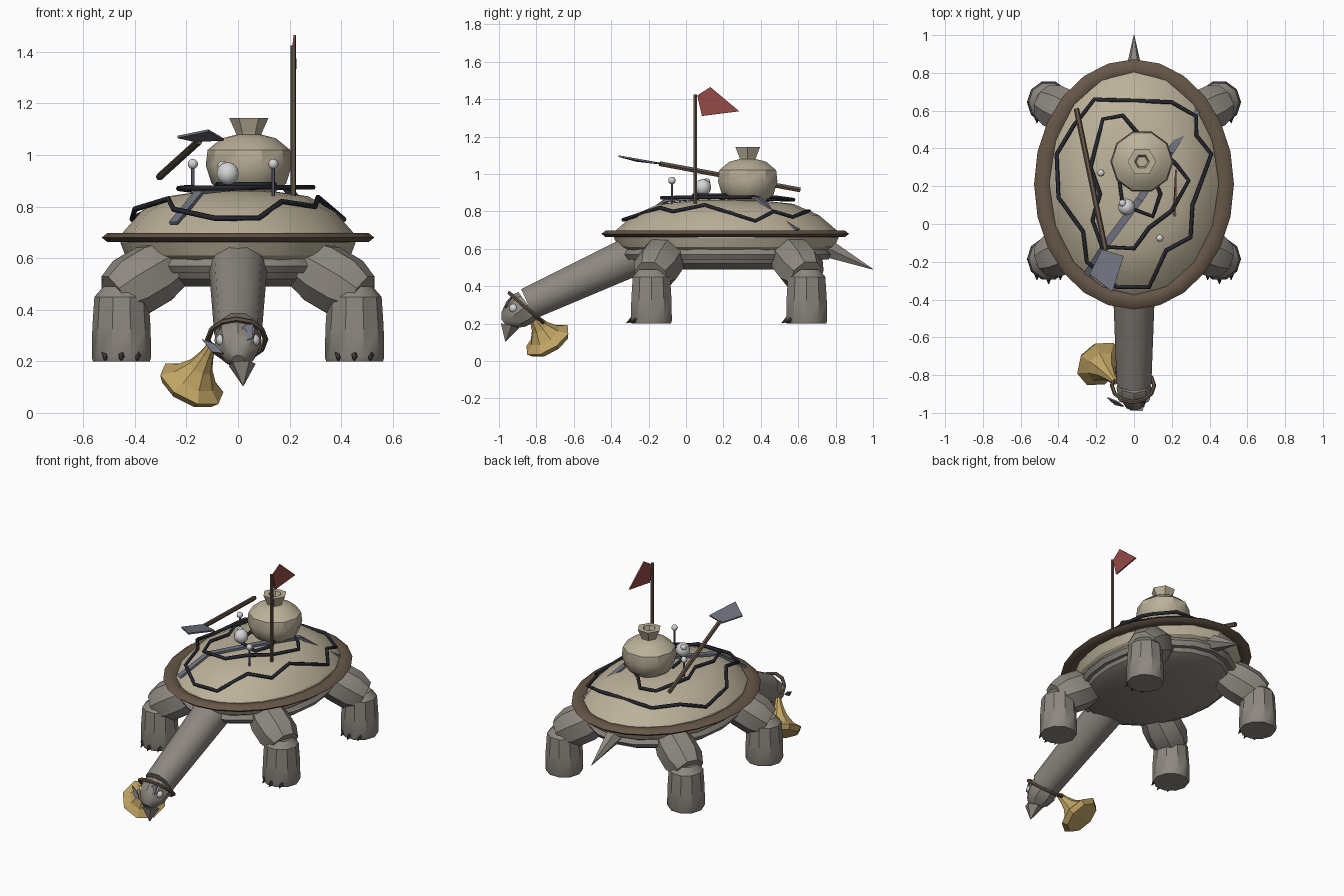
import bpy, bmesh, math
from mathutils import Vector, Matrix

if "Cube" in bpy.data.objects:
    bpy.data.objects.remove(bpy.data.objects["Cube"])

def material(name, rgb):
    m = bpy.data.materials.new(name)
    m.diffuse_color = (*rgb, 1)
    m.use_nodes = True
    m.node_tree.nodes["Principled BSDF"].inputs["Base Color"].default_value = m.diffuse_color
    return m

BEIGE = material("sand_beige", (0.50, 0.44, 0.32))
GREY = material("skin_grey", (0.27, 0.245, 0.215))
BROWN = material("wood_brown", (0.135, 0.095, 0.065))
GOLD = material("horn_gold", (0.54, 0.38, 0.13))
BLACK = material("rope_black", (0.018, 0.02, 0.027))
RED = material("flag_red", (0.30, 0.07, 0.065))
STEEL = material("steel_blue_grey", (0.16, 0.17, 0.215))
WHITE = material("bone_white", (0.66, 0.66, 0.67))
CLAW = material("claw_dark", (0.04, 0.037, 0.035))

def finish(bm, name, mat, smooth=None):
    bmesh.ops.recalc_face_normals(bm, faces=bm.faces)
    me = bpy.data.meshes.new(name)
    bm.to_mesh(me)
    bm.free()
    ob = bpy.data.objects.new(name, me)
    bpy.context.collection.objects.link(ob)
    me.materials.append(mat)
    if smooth:
        bpy.ops.object.select_all(action='DESELECT')
        bpy.context.view_layer.objects.active = ob
        ob.select_set(True)
        bpy.ops.object.shade_smooth_by_angle(angle=math.radians(smooth))
    return ob

def lathe(name, mat, profile, sides, origin=(0, 0, 0), axis=(0, 0, 1),
          scale=(1, 1), smooth=None, phase=0.0):
    """Rings of (radius, height) stacked along an axis, closed at both ends."""
    bm = bmesh.new()
    rings = []
    for r, h in profile:
        if r == 0:
            rings.append([bm.verts.new((0, 0, h))])
            continue
        rings.append([bm.verts.new((r * scale[0] * math.cos(a), r * scale[1] * math.sin(a), h))
                      for a in (math.tau * (i + phase) / sides for i in range(sides))])
    for a, b in zip(rings, rings[1:]):
        for i in range(sides):
            j = (i + 1) % sides
            quad = [a[i % len(a)], a[j % len(a)], b[j % len(b)], b[i % len(b)]]
            bm.faces.new(list(dict.fromkeys(quad)))
    for ring in (rings[0], rings[-1]):
        if len(ring) > 1:
            bm.faces.new(ring)
    q = Vector(axis).to_track_quat('Z', 'Y').to_matrix().to_4x4()
    bmesh.ops.transform(bm, matrix=Matrix.Translation(origin) @ q, verts=bm.verts)
    return finish(bm, name, mat, smooth)

def rod(name, mat, a, b, r1, r2=None, sides=6, smooth=None):
    a, b = Vector(a), Vector(b)
    r2 = r1 if r2 is None else r2
    return lathe(name, mat, [(r1, 0), (r2, (b - a).length)], sides, a, b - a, smooth=smooth)

def ring(name, mat, centre, rx, ry, width, height, sides, section=6, axis=(0, 0, 1)):
    """Elliptical hoop with an elliptical cross-section."""
    bm = bmesh.new()
    loops = []
    for i in range(sides):
        a = math.tau * i / sides
        loops.append([bm.verts.new(((rx + width * math.cos(b)) * math.cos(a),
                                    (ry + width * math.cos(b)) * math.sin(a),
                                    height * math.sin(b)))
                      for b in (math.tau * k / section for k in range(section))])
    for i in range(sides):
        p, q = loops[i], loops[(i + 1) % sides]
        for k in range(section):
            m = (k + 1) % section
            bm.faces.new((p[k], p[m], q[m], q[k]))
    rot = Vector(axis).to_track_quat('Z', 'Y').to_matrix().to_4x4()
    bmesh.ops.transform(bm, matrix=Matrix.Translation(centre) @ rot, verts=bm.verts)
    return finish(bm, name, mat, 40)

def rope(name, points, radius=0.011):
    cu = bpy.data.curves.new(name, 'CURVE')
    cu.dimensions = '3D'
    cu.bevel_depth = radius
    cu.bevel_resolution = 1
    sp = cu.splines.new('POLY')
    sp.points.add(len(points) - 1)
    for p, co in zip(sp.points, points):
        p.co = (*co, 1)
    sp.use_cyclic_u = True
    cu.materials.append(BLACK)
    ob = bpy.data.objects.new(name, cu)
    bpy.context.collection.objects.link(ob)

def plate(name, mat, points, thick, direction):
    bm = bmesh.new()
    d = Vector(direction).normalized() * thick / 2
    top = [bm.verts.new(Vector(p) + d) for p in points]
    low = [bm.verts.new(Vector(p) - d) for p in points]
    bm.faces.new(top)
    bm.faces.new(low[::-1])
    for i in range(len(top)):
        j = (i + 1) % len(top)
        bm.faces.new((top[i], low[i], low[j], top[j]))
    return finish(bm, name, mat)

def ball(name, mat, centre, r, seg=10):
    bm = bmesh.new()
    bmesh.ops.create_uvsphere(bm, u_segments=seg, v_segments=6, radius=r)
    bmesh.ops.translate(bm, vec=centre, verts=bm.verts)
    return finish(bm, name, mat, 50)

# Shell, rims and belly
MID = (0, 0.215, 0)
lathe("shell", BEIGE, [(0.86, 0.585), (0.93, 0.61), (0.97, 0.66), (0.95, 0.70), (0.80, 0.78),
                       (0.58, 0.84), (0.28, 0.86), (0, 0.865)], 16, MID, scale=(0.47, 0.62), smooth=25)
ring("shell_band", BROWN, (0, 0.21, 0.68), 0.482, 0.615, 0.047, 0.021, 24)
ring("body_rim", GREY, (0, 0.215, 0.57), 0.40, 0.53, 0.035, 0.032, 20)
lathe("belly", GREY, [(0.80, 0.49), (0.94, 0.52), (1.0, 0.57), (0.95, 0.60)], 20, MID,
      scale=(0.41, 0.535), smooth=30)

# Legs with claws, mirrored left and right
for side, sx in (("left", -1), ("right", 1)):
    for end, fy, hy in (("front", -0.185, -0.10), ("rear", 0.645, 0.54)):
        lathe(f"{side}_{end}_foot", GREY, [(0.110, 0.2), (0.115, 0.215), (0.113, 0.33), (0.105, 0.45), (0.07, 0.49)],
              10, (sx * 0.452, fy, 0), smooth=35)
        hip, knee = Vector((sx * 0.25, hy, 0.585)), Vector((sx * 0.47, fy, 0.455))
        n = (knee - hip).length
        lathe(f"{side}_{end}_thigh", GREY, [(0.10, 0), (0.125, n * 0.35), (0.125, n * 0.75), (0.095, n * 1.03)],
              8, hip, knee - hip, smooth=35, phase=0.5)
        for k in (-1, 0, 1):
            x, y = sx * 0.452 + k * 0.062, fy - 0.10 + abs(k) * 0.022
            rod(f"{side}_{end}_claw", CLAW, (x, y + 0.01, 0.23), (x, y - 0.033, 0.203), 0.021, 0.002, 5)

# Neck, head, beak and tail
rod("neck", GREY, (0, -0.24, 0.583), (0, -0.845, 0.305), 0.115, 0.092, 10, 40)
lathe("head", GREY, [(0.086, 0), (0.092, 0.03), (0.085, 0.08), (0.055, 0.135), (0.025, 0.16)],
      8, (0, -0.845, 0.30), (0, -0.80, -0.60), smooth=35)
rod("beak", GREY, (0.015, -0.945, 0.19), (0.02, -0.965, 0.105), 0.055, 0.002, 5)
rod("tail", GREY, (0, 0.74, 0.61), (0, 1.0, 0.49), 0.06, 0.002, 6)
for sx in (-1, 1):
    ball("eye", WHITE, (sx * 0.062, -0.922, 0.282), 0.024, 8)
plate("right_brow", STEEL, [(-0.02, -0.955, 0.255), (0.055, -0.965, 0.29), (0.06, -0.925, 0.36), (0.01, -0.94, 0.325)],
      0.008, (0.2, -1, 0.4))
plate("left_brow", STEEL, [(-0.055, -0.965, 0.23), (-0.10, -0.955, 0.235), (-0.14, -0.92, 0.285), (-0.09, -0.94, 0.265)],
      0.008, (-0.2, -1, 0.4))

# Strap round the head with the horn
ring("head_strap", BROWN, (-0.005, -0.855, 0.285), 0.112, 0.118, 0.011, 0.011, 12, 6, (0, 0.66, 0.75))
lathe("horn", GOLD, [(0.018, 0), (0.028, 0.05), (0.05, 0.11), (0.09, 0.165), (0.136, 0.195), (0.115, 0.225), (0, 0.235)],
      8, (-0.10, -0.835, 0.265), (-0.52, 0.62, -1), phase=0.5)

# Sack tied at the top
lathe("sack", BEIGE, [(0.10, 0.855), (0.145, 0.89), (0.167, 0.96), (0.160, 1.02), (0.105, 1.065), (0.045, 1.08)],
      10, (0.042, 0.33, 0), smooth=35)
lathe("sack_mouth", BEIGE, [(0.045, 1.07), (0.052, 1.09), (0.076, 1.143), (0.04, 1.143), (0.03, 1.115)],
      6, (0.042, 0.33, 0))

# Strap over the shell
path = [(-0.25, -0.27, 0.735), (-0.15, -0.11, 0.855), (0.03, 0.13, 0.875), (0.19, 0.38, 0.872), (0.33, 0.60, 0.70)]
for a, b in zip(path, path[1:]):
    a, b = Vector(a), Vector(b)
    across = Vector((0.83, -0.56, 0)) * 0.019
    plate("sack_strap", STEEL, [a - across, a + across, b + across, b - across], 0.014, (b - a).cross(across))

# Ropes lying on the shell
rope("outer_rope", [(-0.09, -0.335, 0.755), (0.08, -0.335, 0.755), (0.17, -0.14, 0.82), (0.30, -0.07, 0.80),
                    (0.31, 0.10, 0.835), (0.41, 0.37, 0.75), (0.33, 0.47, 0.80), (0.33, 0.57, 0.77),
                    (0.20, 0.645, 0.80), (-0.21, 0.66, 0.80), (-0.32, 0.52, 0.80), (-0.41, 0.37, 0.75),
                    (-0.40, 0.14, 0.79), (-0.27, -0.04, 0.83), (-0.25, -0.20, 0.79)])
rope("middle_rope", [(-0.17, -0.12, 0.872), (0.0, -0.13, 0.872), (0.08, -0.02, 0.875), (0.20, 0.07, 0.875),
                     (0.29, 0.23, 0.875), (0.22, 0.32, 0.875), (0.02, 0.48, 0.875), (-0.06, 0.575, 0.862),
                     (-0.165, 0.555, 0.862), (-0.23, 0.30, 0.87), (-0.18, 0.16, 0.875), (-0.22, 0.02, 0.872)])
rope("inner_rope", [(-0.06, 0.10, 0.885), (0.10, 0.04, 0.885), (0.14, 0.16, 0.885), (0.08, 0.30, 0.885), (-0.08, 0.25, 0.885)])

# Flag
rod("flag_pole", BROWN, (0.215, 0.05, 0.84), (0.215, 0.05, 1.425), 0.0105)
plate("flag", RED, [(0.215, 0.06, 1.42), (0.220, 0.13, 1.465), (0.222, 0.285, 1.335), (0.212, 0.085, 1.31)],
      0.009, (1, 0, 0))

# Shovel
rod("shovel_handle", BROWN, (-0.15, -0.14, 1.055), (-0.305, 0.61, 0.915), 0.0145)
plate("shovel_blade", STEEL, [(-0.17, -0.135, 1.055), (-0.055, -0.17, 1.06), (-0.115, -0.36, 1.095), (-0.235, -0.265, 1.07)],
      0.009, (0, 0.15, 1))

# Bone knob and pins on the shell
ball("bone_knob", WHITE, (-0.04, 0.09, 0.928), 0.045)
ball("bone_knob_top", WHITE, (-0.06, 0.11, 0.957), 0.02, 8)
for x, y in ((-0.175, 0.27), (0.137, -0.075)):
    rod("pin", STEEL, (x, y, 0.83), (x, y, 0.955), 0.007)
    ball("pin_head", WHITE, (x, y, 0.965), 0.02, 8)
